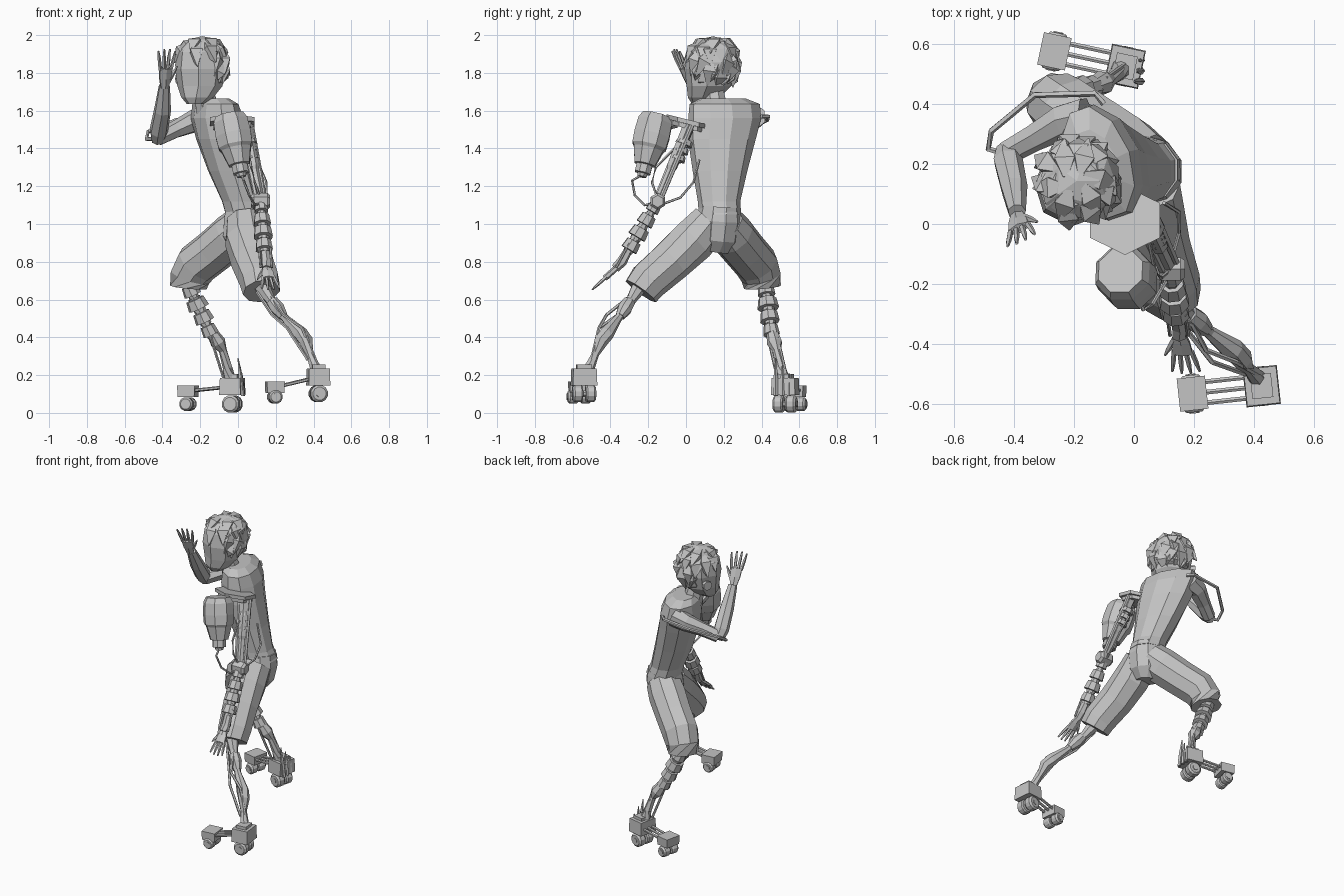
import bpy, bmesh, math, random
from mathutils import Vector

if "Cube" in bpy.data.objects:
    bpy.data.objects.remove(bpy.data.objects["Cube"])
random.seed(4)
GREY = (0.55, 0.55, 0.55, 1)
mat = bpy.data.materials.new("plain grey")
mat.use_nodes = True
mat.diffuse_color = GREY
mat.node_tree.nodes["Principled BSDF"].inputs["Base Color"].default_value = GREY
V = Vector
UP = V((0, 0, 1))


def finish(name, bm):
    bmesh.ops.recalc_face_normals(bm, faces=bm.faces)
    me = bpy.data.meshes.new(name)
    bm.to_mesh(me)
    bm.free()
    me.materials.append(mat)
    ob = bpy.data.objects.new(name, me)
    bpy.context.collection.objects.link(ob)


def skin(name, rings):
    """Bridge equal rings of points and cap both ends."""
    bm = bmesh.new()
    loops = [[bm.verts.new(p) for p in ring] for ring in rings]
    n = len(loops[0])
    for a, b in zip(loops, loops[1:]):
        for i in range(n):
            j = (i + 1) % n
            bm.faces.new((a[i], a[j], b[j], b[i]))
    bm.faces.new(loops[0])
    bm.faces.new(loops[-1])
    finish(name, bm)


def ring(c, u, v, ru, rv, n):
    return [V(c) + u * ru * math.cos(t) + v * rv * math.sin(t)
            for t in [2 * math.pi * (i + 0.5) / n for i in range(n)]]


def frame(d):
    d = V(d).normalized()
    ref = UP if abs(d.z) < 0.95 else V((0, 1, 0))
    u = d.cross(ref).normalized()
    return u, d.cross(u)


def limb(name, pts, n=8):
    """Tapered tube through (x, y, z, radius) points."""
    cs = [V(p[:3]) for p in pts]
    rings = []
    for i, p in enumerate(pts):
        d = cs[min(i + 1, len(cs) - 1)] - cs[max(i - 1, 0)]
        rings.append(ring(cs[i], *frame(d), p[3], p[3], n))
    skin(name, rings)


def cable(name, pts, r=0.007):
    limb(name, [(*p, r) for p in pts], 5)


def turned(name, a, b, profile, n=8):
    """Straight turned part from a to b with (fraction, radius) steps."""
    a, b = V(a), V(b)
    u, v = frame(b - a)
    skin(name, [ring(a.lerp(b, t), u, v, r, r, n) for t, r in profile])


def rod(name, a, b, r, n=6):
    turned(name, a, b, [(0, r), (1, r)], n)


def cuffs(name, a, b, radii, n=8):
    """Stack of collars with narrow gaps."""
    k, prof = len(radii), []
    for i, r in enumerate(radii):
        prof += [((i + t) / k, r * s) for t, s in
                 ((0, .6), (.1, .6), (.12, .9), (.8, 1.05), (.82, .6), (1, .6))]
    turned(name, a, b, prof, n)


def block(name, c, size, d, taper=1.0):
    """Box with length along horizontal direction d."""
    d = V((d[0], d[1], 0)).normalized()
    w = V((-d.y, d.x, 0))
    rings = []
    for s, t in ((-.5, 1), (.5, taper)):
        o = V(c) + UP * s * size[2]
        rings.append([o + d * a * size[0] * t / 2 + w * b * size[1] * t / 2
                      for a, b in ((-1, -1), (1, -1), (1, 1), (-1, 1))])
    skin(name, rings)


def hand(name, wrist, tip, width, thumb, size):
    wrist, tip, width = V(wrist), V(tip), V(width).normalized()
    d = tip - wrist
    nrm = d.cross(width).normalized()
    skin(name + "_palm", [ring(wrist + d * t, width, nrm, w * size, .42 * size, 6)
                          for t, w in ((0, .55), (.25, .9), (.5, 1))])
    for i in range(4):
        s = (i - 1.5) / 1.5
        a = wrist + d * .45 + width * s * size * .75
        b = wrist + d * (1 - .07 * abs(s)) + width * s * size * 1.2
        turned(name + "_finger", a, b, [(0, .25 * size), (.6, .23 * size), (1, .12 * size)], 5)
    a = wrist + d * .15 + width * thumb * size * .5
    turned(name + "_thumb", a, a + d * .4 + width * thumb * size * 1.1,
           [(0, .28 * size), (.6, .25 * size), (1, .1 * size)], 5)


# Torso: leaning shirt with shoulders along a slanted line
side = V((-.33, .94, 0)).normalized()
front = V((-side.y, side.x, 0))
skin("shirt", [ring(c, side, front, w, d, 10) for c, w, d in (
    ((.045, .18, 1.05), .112, .115), ((.02, .175, 1.12), .113, .108),
    ((-.035, .18, 1.28), .147, .123), ((-.085, .19, 1.45), .185, .132),
    ((-.11, .205, 1.56), .20, .132), ((-.12, .205, 1.635), .195, .11),
    ((-.13, .195, 1.665), .125, .075))])
limb("neck", [(-.16, .16, 1.6, .065), (-.19, .14, 1.74, .055)])

# Shorts
limb("shorts_seat", [(.042, .18, 1.09, .108), (.042, .175, 1.02, .122),
                     (.03, .165, .92, .115), (.025, .155, .855, .07)], 10)
limb("shorts_left_leg", [(.045, .13, 1.01, .108), (.048, .04, .915, .12),
                         (.075, -.08, .805, .114), (.115, -.20, .70, .108),
                         (.125, -.24, .645, .10)], 9)
limb("shorts_right_leg", [(.035, .2, 1.0, .11), (-.03, .245, .94, .122),
                          (-.13, .315, .855, .118), (-.22, .375, .785, .118),
                          (-.255, .40, .72, .108), (-.26, .405, .665, .1)], 9)

# Head: tapered face turned toward the left shoulder
look = V((-.45, -.89, 0)).normalized()
ear_dir = V((look.y, -look.x, 0))
hc = V((-.195, .135, 0))
skin("face", [ring(hc + look * f + UP * z, ear_dir, look, w, d, 8) for z, f, w, d in (
    (1.635, .07, .045, .04), (1.67, .045, .085, .085), (1.73, .015, .12, .118),
    (1.82, .005, .135, .14), (1.91, 0, .13, .13), (1.97, -.01, .08, .085))])
ear = hc + ear_dir * .132 - look * .015 + UP * 1.77
turned("right_ear", ear - ear_dir * .02, ear + ear_dir * .015, [(0, .025), (1, .032)], 7)

# Hair: faceted cap with swept tufts, open over the face and right ear
bare_dir = look + ear_dir * .6
crown = hc - look * .01 + UP * 1.855
bm = bmesh.new()
bmesh.ops.create_icosphere(bm, subdivisions=2, radius=.14)
for v in bm.verts:
    v.co = crown + v.co * random.uniform(.97, 1.06)
low = [v for v in bm.verts if v.co.z < 1.73
       or (v.co.z < 1.89 and (v.co - crown).dot(bare_dir) > .035)]
bmesh.ops.delete(bm, geom=low, context='VERTS')
finish("hair_cap", bm)
for elev, count in ((55, 6), (30, 9), (6, 10), (-16, 11), (-36, 11)):
    for i in range(count):
        az = 2 * math.pi * i / count + random.uniform(-.25, .25)
        flat = look * math.cos(az) + ear_dir * math.sin(az)
        if elev < 28 and flat.dot(bare_dir) > .28:
            continue
        e = math.radians(elev + random.uniform(-6, 6))
        out = flat * math.cos(e) + UP * math.sin(e)
        down = flat * math.sin(e) - UP * math.cos(e) + flat.cross(UP) * random.uniform(-.3, .5)
        a = crown + out * .116
        turned("hair_tuft", a - down * .05, a + down * random.uniform(.08, .105)
               + out * random.uniform(.0, .018), [(0, .012), (.4, .048), (1, .003)], 4)

# Right arm raised beside the head
limb("right_upper_arm", [(-.16, .35, 1.57, .075), (-.24, .34, 1.54, .06),
                         (-.33, .29, 1.50, .047), (-.42, .24, 1.455, .042)], 7)
limb("right_forearm", [(-.425, .25, 1.44, .035), (-.42, .21, 1.49, .05),
                       (-.40, .12, 1.60, .046), (-.39, .04, 1.73, .03)], 7)
hand("right_hand", (-.39, .03, 1.72), (-.375, -.06, 1.93), (1, .45, 0), 1, .041)
cable("right_arm_brace", [(-.1, .40, 1.57), (-.13, .435, 1.57), (-.33, .43, 1.55),
                          (-.475, .31, 1.49), (-.485, .25, 1.45), (-.42, .23, 1.45)], .011)

# Shoulder plates and canister on the left side
tilt = V((0, 1, -.25))
for z, s in ((1.515, .85), (1.54, 1)):
    skin("shoulder_plate", [ring((-.03, .012, z + h), V((1, 0, 0)), tilt, .135 * s, .115 * s, 6)
                            for h in (-.012, .012)])
rod("canister_bracket", (-.03, -.05, 1.54), (-.03, -.13, 1.52), .03)
turned("canister", (-.045, -.155, 1.575), (.02, -.235, 1.25),
       [(0, .08), (.1, .098), (.32, .102), (.5, .098), (.55, .085), (.8, .06), (.81, .045),
        (.94, .045), (.95, .03), (1, .025)], 8)

# Mechanical left arm
elbow = V((.12, -.15, 1.12))
shoulder = V((.04, .02, 1.53))
turned("left_upper_arm", shoulder, elbow, [(0, .035), (.55, .03), (.6, .022), (1, .022)], 6)
for dx, dy in ((-.025, -.02), (.03, .015)):
    o = V((dx, dy, 0))
    rod("left_upper_arm_rod", shoulder + o, elbow + o * .8, .013)
cuffs("left_shoulder_collar", (.05, .0, 1.45), (.075, -.05, 1.33), (.045, .04, .04))
turned("left_elbow", elbow + V((-.05, 0, 0)), elbow + V((.05, 0, 0)),
       [(0, .032), (.15, .045), (.85, .045), (1, .032)], 6)
cuffs("left_forearm", elbow, (.14, -.31, .85), (.036, .045, .05, .045))
limb("left_wrist", [(.14, -.30, .87, .022), (.15, -.34, .80, .028), (.15, -.375, .765, .024)], 6)
for dx in (-.03, .03):
    rod("left_wrist_rod", (.14 + dx, -.30, .90), (.15 + dx, -.37, .77), .007)
hand("left_hand", (.15, -.36, .775), (.175, -.5, .65), (1, 0, 0), -1, .038)
cable("canister_hose", [(.02, -.235, 1.26), (.03, -.285, 1.23), (.06, -.27, 1.15),
                        (.09, -.22, 1.10), (.12, -.17, 1.11)])
cable("upper_hose", [(.05, -.06, 1.40), (.07, -.16, 1.30), (.09, -.18, 1.22), (.12, -.15, 1.13)])
cable("back_hose", [(.12, -.14, 1.10), (.15, -.03, 1.14), (.15, .04, 1.22), (.10, .07, 1.34)])

# Mechanical shins
cuffs("right_shin_collars", (-.265, .42, .68), (-.135, .455, .40), (.045, .055, .05, .042))
limb("right_shin", [(-.14, .455, .43, .03), (-.105, .47, .37, .042), (-.08, .48, .33, .022),
                    (-.055, .50, .24, .026), (-.04, .52, .16, .038)], 7)
for s in (-.025, .025):
    rod("right_shin_rod", (-.12 + s, .46 + s, .40), (-.05 + s, .51 + s, .18), .008)
limb("left_shin", [(.12, -.24, .68, .045), (.17, -.29, .60, .028), (.25, -.36, .50, .022),
                   (.33, -.42, .42, .04), (.36, -.45, .38, .038), (.38, -.48, .31, .02),
                   (.425, -.53, .20, .034)], 7)
turned("left_knee_collar", (.18, -.30, .59), (.24, -.35, .51), [(0, .034), (.5, .04), (1, .026)])
for s in (-1, 1):
    cable("left_shin_brace", [(.13 + s * .03, -.27, .64), (.21 + s * .03, -.39 - s * .03, .52),
                              (.30 + s * .04, -.46, .45), (.39 + s * .02, -.50, .28)], .009)


# Wheeled feet
def foot(name, heel, toe, heel_drop, toe_drop):
    heel, toe = V(heel), V(toe)
    d = (toe - heel).normalized()
    flat = V((d.x, d.y, 0)).normalized()
    w = V((-flat.y, flat.x, 0))
    block(name + "_heel", heel, (.115, .13, .09), flat, .95)
    block(name + "_ankle_socket", heel + UP * .04, (.07, .08, .05), flat)
    block(name + "_toe", toe, (.09, .105, .06), flat, 1.05)
    for s in (-.035, 0, .035):
        rod(name + "_rod", heel + w * s, toe + w * s, .009)
    for c, r, drop in ((heel, .047, heel_drop), (toe, .037, toe_drop)):
        hub = c - UP * drop
        rod(name + "_axle", hub - w * .066, hub + w * .066, .018, 8)
        for s in (-1, 1):
            turned(name + "_wheel", hub + w * s * .008, hub + w * s * .062,
                   [(0, r * .85), (.15, r), (.8, r), (1, r * .75)], 12)


foot("left_foot", (.425, -.54, .19), (.195, -.565, .135), .088, .05)
foot("right_foot", (-.03, .525, .14), (-.265, .575, .115), .093, .068)
for i in range(3):
    y = .475 + .035 * i
    turned("heel_spike", (.025, y, .09), (.0 + .01 * i, y, .29 - .04 * i),
           [(0, .012), (.5, .012), (1, .003)], 5)
